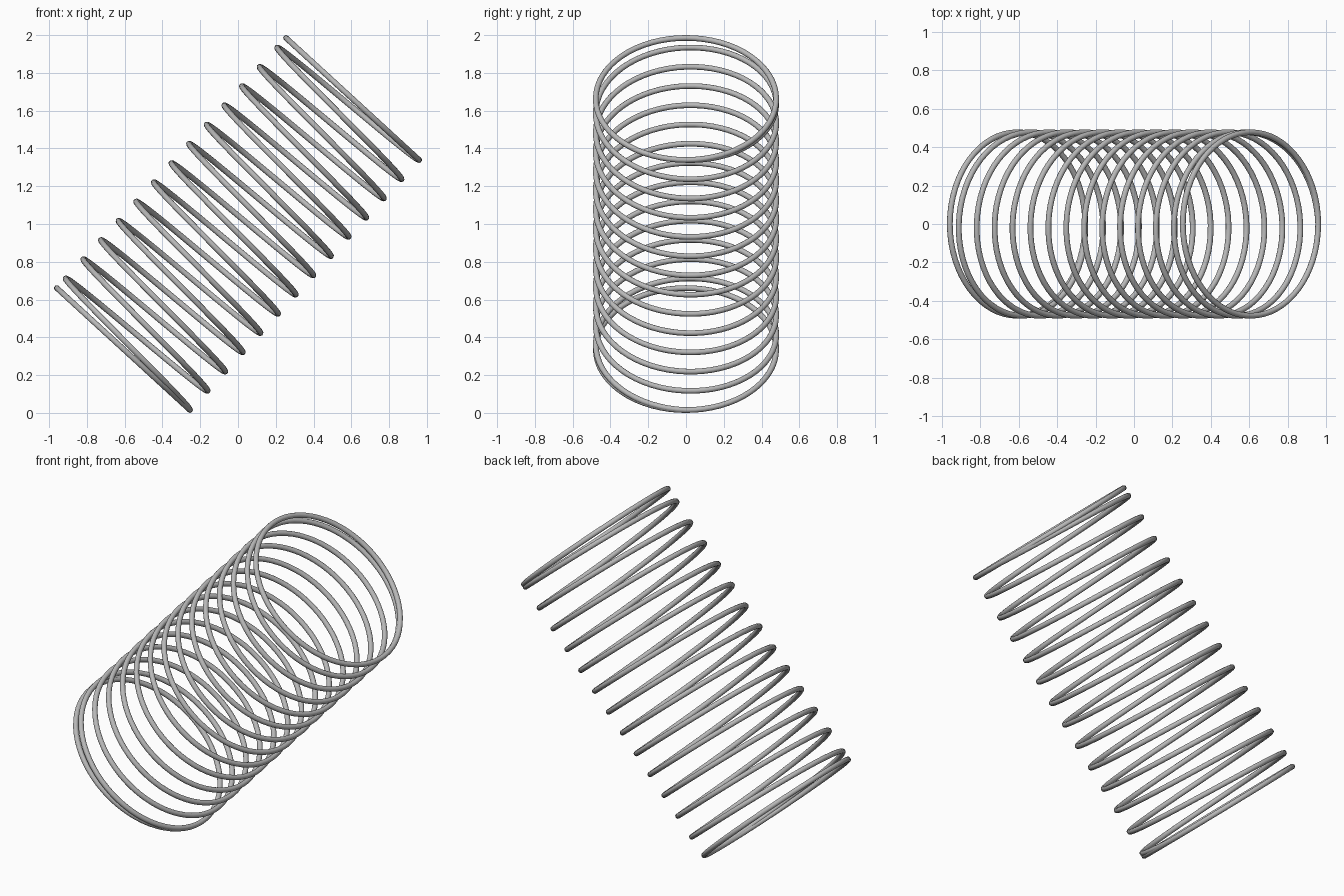
import bpy
import math
from mathutils import Matrix, Vector

cube = bpy.data.objects.get("Cube")
if cube:
    bpy.data.objects.remove(cube, do_unlink=True)

COIL_RADIUS = 0.478
WIRE_RADIUS = 0.015
HALF_LENGTH = 0.898
ACTIVE_TURNS = 13
STEPS = 64            # path points per turn
TILT = math.radians(42.5)

# Steel material
steel = bpy.data.materials.new("steel_grey")
steel.use_nodes = True
grey = (0.48, 0.48, 0.48, 1)
steel.diffuse_color = grey
steel.node_tree.nodes["Principled BSDF"].inputs["Base Color"].default_value = grey

# Left-handed helix path: one flat closed turn at each end, even pitch between
place = Matrix.Translation((0, 0, 1)) @ Matrix.Rotation(TILT, 4, "Y")
path = []
for i in range((ACTIVE_TURNS + 2) * STEPS + 1):
    turn = i / STEPS
    angle = -turn * math.tau
    rise = min(max((turn - 1) / ACTIVE_TURNS, 0), 1)
    path.append(place @ Vector((COIL_RADIUS * math.cos(angle),
                                COIL_RADIUS * math.sin(angle),
                                HALF_LENGTH * (2 * rise - 1))))

# Round wire swept along the path
curve = bpy.data.curves.new("coil_spring", "CURVE")
curve.dimensions = "3D"
curve.bevel_depth = WIRE_RADIUS
curve.bevel_resolution = 4
curve.use_fill_caps = True
spline = curve.splines.new("POLY")
spline.points.add(len(path) - 1)
for point, co in zip(spline.points, path):
    point.co = (*co, 1)
curve.materials.append(steel)

spring = bpy.data.objects.new("coil_spring", curve)
bpy.context.collection.objects.link(spring)

# Turn the sweep into a smooth mesh
bpy.ops.object.select_all(action="DESELECT")
spring.select_set(True)
bpy.context.view_layer.objects.active = spring
bpy.ops.object.convert(target="MESH")
bpy.ops.object.shade_smooth_by_angle(angle=math.radians(50))
